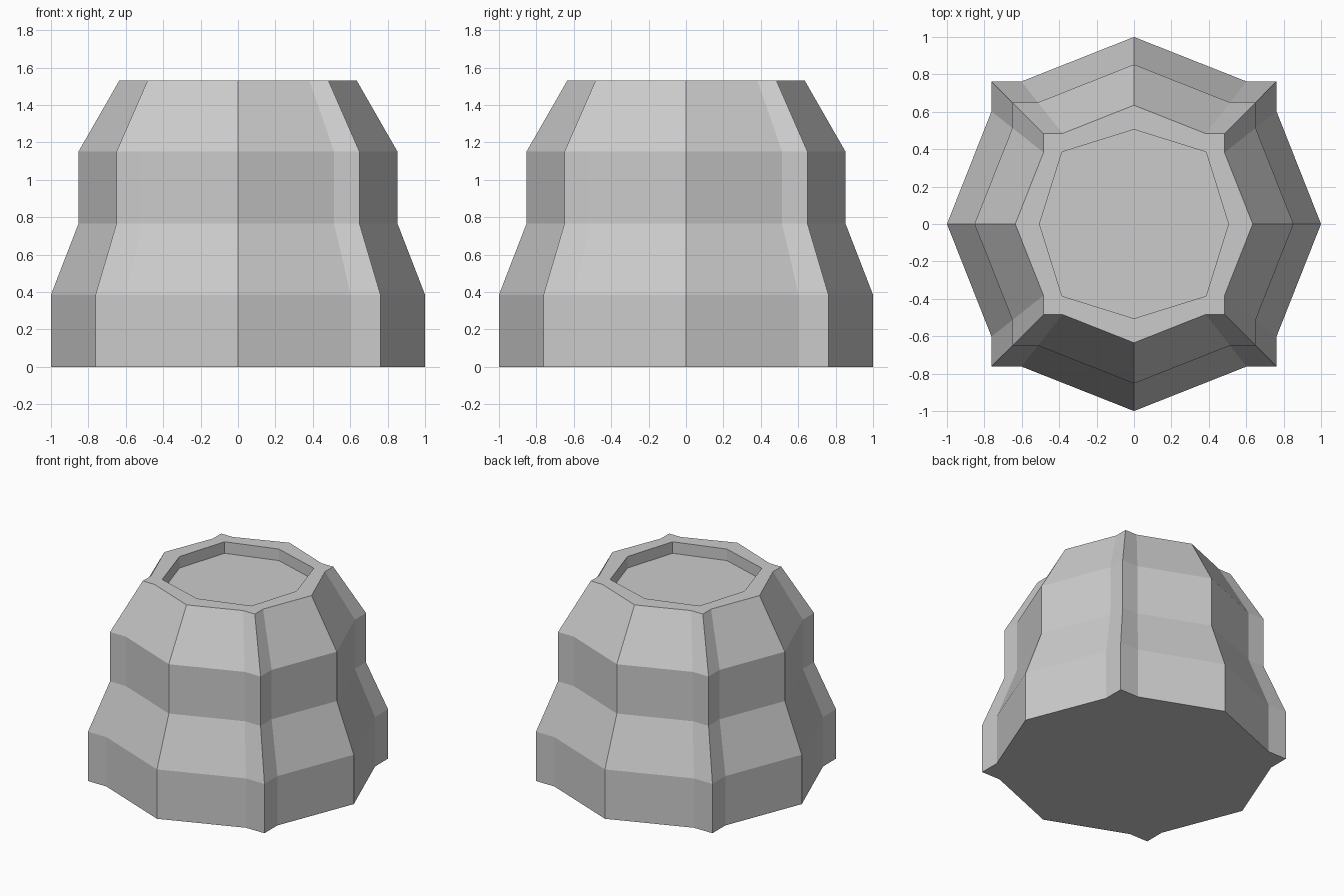
import bpy, bmesh

if "Cube" in bpy.data.objects:
    bpy.data.objects.remove(bpy.data.objects["Cube"])

# One quarter of each outline, turned four times about z
STAR = [(1, 0), (0.762, 0.602), (0.762, 0.762), (0.602, 0.762)]
OCTAGON = [(0.505, 0), (0.385, 0.385)]


def add_ring(bm, quarter, scale, z):
    verts = []
    pts = [(x * scale, y * scale) for x, y in quarter]
    for _ in range(4):
        verts += [bm.verts.new((x, y, z)) for x, y in pts]
        pts = [(-y, x) for x, y in pts]
    return verts


def bridge(bm, a, b):
    n = len(a)
    for i in range(n):
        j = (i + 1) % n
        bm.faces.new((a[i], a[j], b[j], b[i]))


bm = bmesh.new()

# Stepped, tapering outer wall
levels = [(1, 0), (1, 0.385), (0.853, 0.765), (0.853, 1.15), (0.635, 1.53)]
rings = [add_ring(bm, STAR, s, z) for s, z in levels]
for a, b in zip(rings, rings[1:]):
    bridge(bm, a, b)
bm.faces.new(rings[0][::-1])

# Flat rim between the ribbed outline and the octagonal recess
rim, lip = rings[-1], add_ring(bm, OCTAGON, 1, 1.53)
for q in range(4):
    o = [rim[(4 * q + k) % 16] for k in range(5)]
    i = [lip[(2 * q + k) % 8] for k in range(3)]
    bm.faces.new((o[0], o[1], i[1], i[0]))
    bm.faces.new((o[1], o[2], o[3], i[1]))
    bm.faces.new((o[3], o[4], i[2], i[1]))

# Shallow recess with a flat floor
floor = add_ring(bm, OCTAGON, 1, 1.44)
bridge(bm, lip, floor)
bm.faces.new(floor)

bmesh.ops.recalc_face_normals(bm, faces=bm.faces)
mesh = bpy.data.meshes.new("ribbed_pot")
bm.to_mesh(mesh)
bm.free()
bpy.context.collection.objects.link(bpy.data.objects.new("ribbed_pot", mesh))
